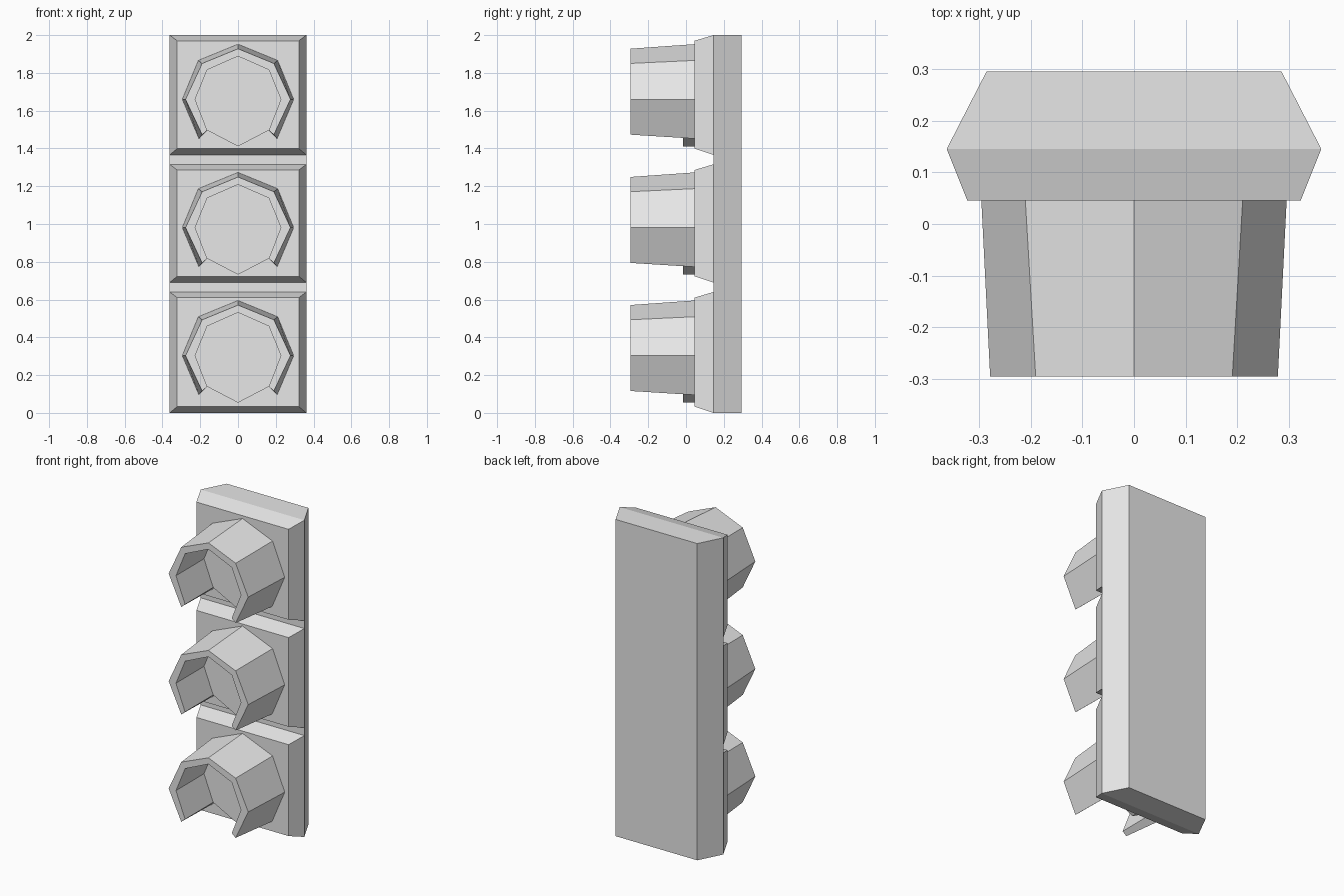
import bpy
import bmesh

cube = bpy.data.objects.get("Cube")
if cube:
    bpy.data.objects.remove(cube, do_unlink=True)

grey = bpy.data.materials.new("plain_grey")
grey.use_nodes = True
grey.diffuse_color = (0.8, 0.8, 0.8, 1)
grey.node_tree.nodes["Principled BSDF"].inputs["Base Color"].default_value = (0.8, 0.8, 0.8, 1)


def finish(name, bm):
    bmesh.ops.recalc_face_normals(bm, faces=bm.faces)
    mesh = bpy.data.meshes.new(name)
    bm.to_mesh(mesh)
    bm.free()
    mesh.materials.append(grey)
    obj = bpy.data.objects.new(name, mesh)
    bpy.context.collection.objects.link(obj)
    return obj


def bridge(bm, a, b):
    """Join two closed loops with quads."""
    for i in range(len(a)):
        j = (i + 1) % len(a)
        bm.faces.new((a[i], a[j], b[j], b[i]))


def loft(name, rings):
    """Capped solid through matching (y, [(x, z), ...]) rings."""
    bm = bmesh.new()
    loops = [[bm.verts.new((x, y, z)) for x, z in pts] for y, pts in rings]
    for a, b in zip(loops, loops[1:]):
        bridge(bm, a, b)
    bm.faces.new(loops[0])
    bm.faces.new(loops[-1])
    return finish(name, bm)


def rect(half, low, high):
    return [(-half, low), (half, low), (half, high), (-half, high)]


def mirrored(half, centre):
    """Arc from a top point, mirrored to -x and raised to the lamp centre."""
    left = [(-x, z) for x, z in reversed(half[1:])]
    return [(x, z + centre) for x, z in left + half]


BACK, RIM, FACE, LENS, TIP = 0.295, 0.145, 0.045, -0.015, -0.295
outer_back = [(0, 0.292), (0.21, 0.206), (0.295, 0), (0.207, -0.208)]
outer_front = [(0, 0.268), (0.19, 0.19), (0.278, 0), (0.19, -0.187)]
inner = [(0, 0.228), (0.163, 0.156), (0.227, 0), (0.163, -0.164)]


def hood(name, centre):
    """Open-bottomed visor: a four-cornered section swept along the arc."""
    bm = bmesh.new()
    rails = [(FACE, outer_back), (TIP, outer_front), (TIP, inner), (FACE, inner)]
    loops = [[bm.verts.new((x, y, z)) for x, z in mirrored(arc, centre)] for y, arc in rails]
    sections = list(zip(*loops))
    for a, b in zip(sections, sections[1:]):
        bridge(bm, a, b)
    bm.faces.new(sections[0])
    bm.faces.new(sections[-1])
    return finish(name, bm)


# Backing case with tapered sides
loft("rear_case", [(RIM, rect(0.362, 0, 2)), (BACK, rect(0.285, 0, 2))])

# Three bevelled panels, each with a lens and a visor
lamps = [("lower", 0, 0.64, 0.303), ("middle", 0.69, 1.316, 0.981), ("upper", 1.366, 2, 1.66)]
for label, low, high, centre in lamps:
    loft(label + "_panel", [(RIM, rect(0.362, low, high)),
                            (FACE, rect(0.322, low + 0.033, high - 0.03))])
    disc = mirrored(inner, centre) + [(0, centre - 0.249)]
    loft(label + "_lens", [(FACE, disc), (LENS, disc)])
    hood(label + "_hood", centre)
